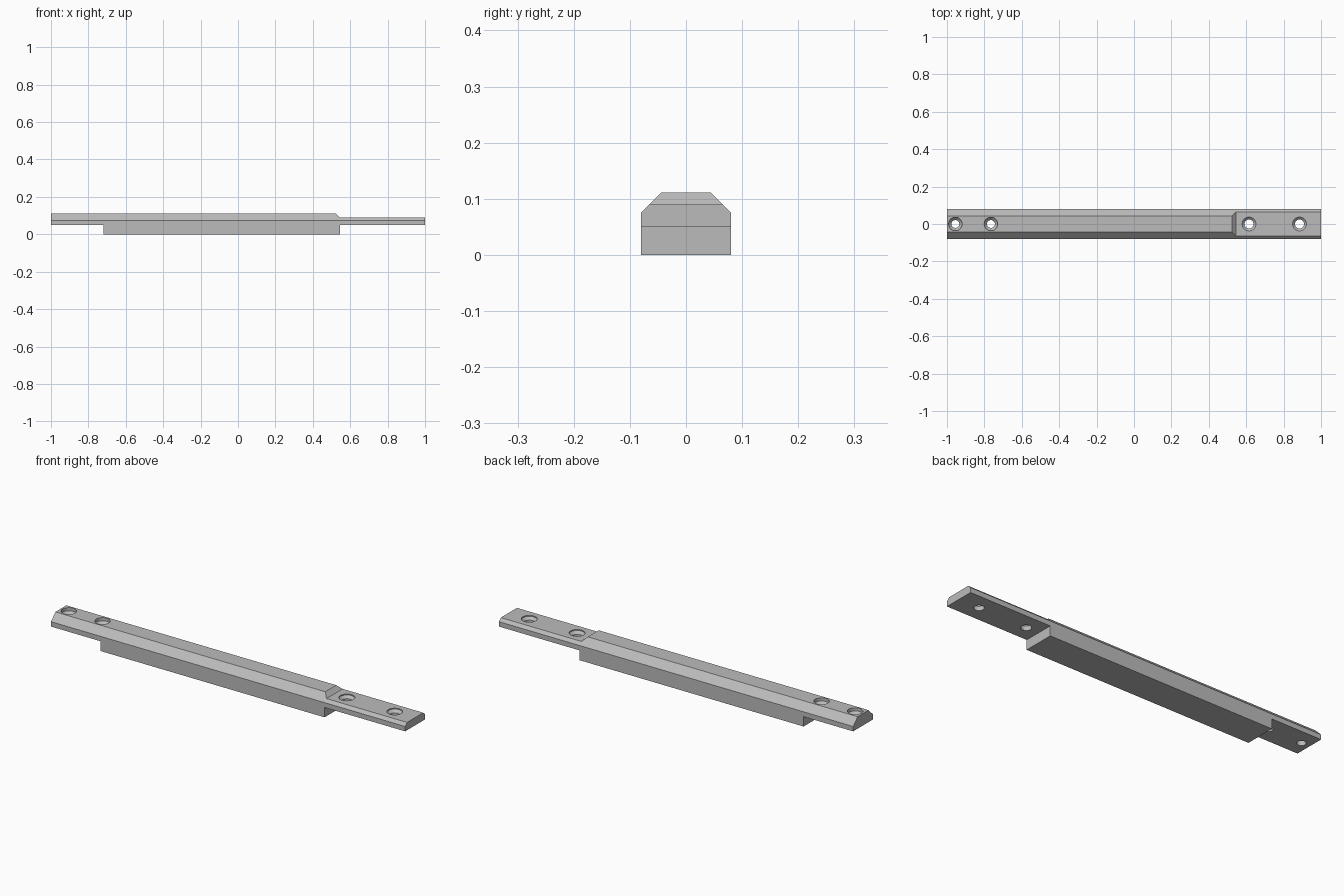
import bpy
import bmesh
import math
from mathutils import Matrix

cube = bpy.data.objects.get("Cube")
if cube:
    bpy.data.objects.remove(cube, do_unlink=True)

grey = bpy.data.materials.new("plain grey")
grey.use_nodes = True
colour = (0.5, 0.5, 0.5, 1)
grey.diffuse_color = colour
grey.node_tree.nodes["Principled BSDF"].inputs["Base Color"].default_value = colour


def add_object(name, bm):
    bmesh.ops.recalc_face_normals(bm, faces=bm.faces)
    mesh = bpy.data.meshes.new(name)
    bm.to_mesh(mesh)
    bm.free()
    mesh.materials.append(grey)
    obj = bpy.data.objects.new(name, mesh)
    bpy.context.collection.objects.link(obj)
    return obj


def prism(name, points, direction):
    """Extrude a closed outline along a vector."""
    bm = bmesh.new()
    face = bm.faces.new([bm.verts.new(p) for p in points])
    result = bmesh.ops.extrude_face_region(bm, geom=[face])
    verts = [v for v in result["geom"] if isinstance(v, bmesh.types.BMVert)]
    bmesh.ops.translate(bm, verts=verts, vec=direction)
    return add_object(name, bm)


def screw_cutter(x, seat_z, bore, head):
    """Revolved countersunk hole, open above the seat."""
    profile = [(0, -0.1), (bore, -0.1), (bore, seat_z - head + bore),
               (head, seat_z), (head, 0.2), (0, 0.2)]
    bm = bmesh.new()
    verts = [bm.verts.new((r, 0, z)) for r, z in profile]
    edges = [bm.edges.new(pair) for pair in zip(verts, verts[1:])]
    bmesh.ops.spin(bm, geom=verts + edges, cent=(0, 0, 0), axis=(0, 0, 1),
                   angle=math.tau, steps=32)
    bmesh.ops.remove_doubles(bm, verts=bm.verts, dist=0.0001)
    bm.transform(Matrix.Translation((x, 0, 0)))
    return add_object("screw_cutter", bm)


def apply_boolean(target, cutter, operation):
    mod = target.modifiers.new("cut", "BOOLEAN")
    mod.operation = operation
    mod.solver = "EXACT"
    mod.object = cutter
    bpy.context.view_layer.objects.active = target
    bpy.ops.object.modifier_apply(modifier=mod.name)
    bpy.data.objects.remove(cutter, do_unlink=True)


# Stepped side outline of the rail
side = [(-1, 0.05), (-0.72, 0.05), (-0.72, 0), (0.545, 0), (0.545, 0.05),
        (1, 0.05), (1, 0.09), (0.545, 0.09), (0.524, 0.111), (-1, 0.111)]
rail = prism("rail", [(x, -0.2, z) for x, z in side], (0, 0.4, 0))

# Chamfered cross-section
half = [(0.08, -0.1), (0.08, 0.075), (0.036, 0.119)]
section = half + [(-y, z) for y, z in reversed(half)]
envelope = prism("envelope", [(-1.2, y, z) for y, z in section], (2.4, 0, 0))
apply_boolean(rail, envelope, "INTERSECT")

# Screw holes at both ends
for x, seat_z, bore, head in ((-0.955, 0.095, 0.021, 0.036),
                              (-0.765, 0.095, 0.021, 0.036),
                              (0.615, 0.085, 0.024, 0.037),
                              (0.885, 0.085, 0.024, 0.037)):
    apply_boolean(rail, screw_cutter(x, seat_z, bore, head), "DIFFERENCE")

bpy.ops.object.select_all(action="DESELECT")
rail.select_set(True)
bpy.context.view_layer.objects.active = rail
bpy.ops.object.shade_smooth_by_angle(angle=math.radians(25))
